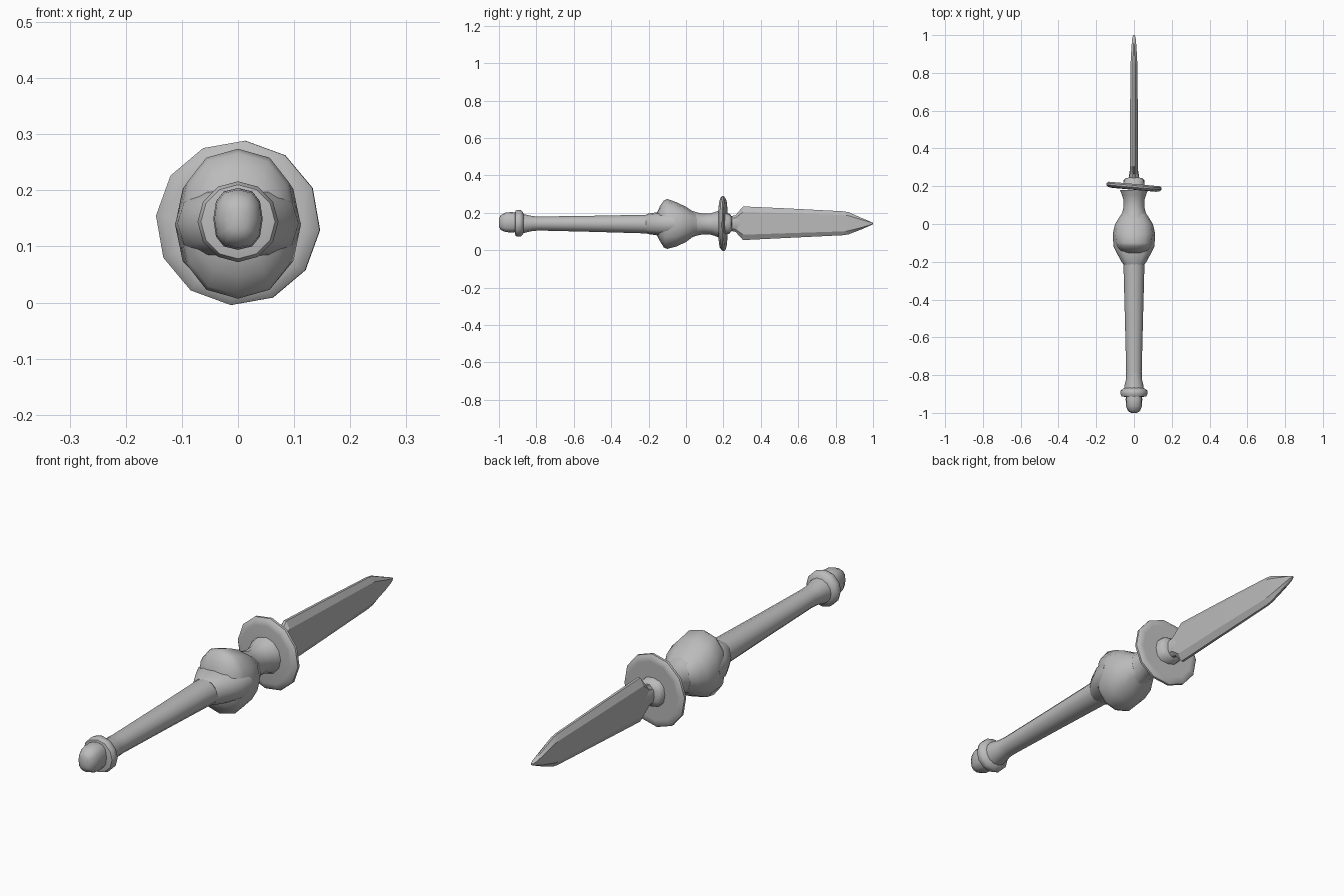
import bpy, bmesh, math

if "Cube" in bpy.data.objects:
    bpy.data.objects.remove(bpy.data.objects["Cube"])

gray = bpy.data.materials.new("plain_gray")
gray.diffuse_color = (0.50, 0.50, 0.50, 1)
gray.use_nodes = True
gray.node_tree.nodes["Principled BSDF"].inputs["Base Color"].default_value = gray.diffuse_color
CZ = 0.142


def finish(bm, name, angle):
    bmesh.ops.recalc_face_normals(bm, faces=bm.faces)
    me = bpy.data.meshes.new(name)
    bm.to_mesh(me)
    bm.free()
    me.materials.append(gray)
    ob = bpy.data.objects.new(name, me)
    bpy.context.collection.objects.link(ob)
    bpy.ops.object.select_all(action='DESELECT')
    bpy.context.view_layer.objects.active = ob
    ob.select_set(True)
    bpy.ops.object.shade_smooth_by_angle(angle=math.radians(angle))
    return ob


def bridge(bm, rings):
    for a, b in zip(rings, rings[1:]):
        n = len(a)
        for i in range(n):
            bm.faces.new((a[i], a[(i + 1) % n], b[(i + 1) % n], b[i]))
    bm.faces.new(rings[0])
    bm.faces.new(rings[-1])


def loft(name, sections, sides=12, power=1.0, turn=0.0, angle=50):
    """Stack rings along y; each section is (y, x radius, bottom z, top z)."""
    bm = bmesh.new()
    rings = []
    for y, rx, lo, hi in sections:
        ring = []
        for i in range(sides):
            t = 2 * math.pi * i / sides + turn
            c, s = math.cos(t), math.sin(t)
            x = rx * math.copysign(abs(c) ** power, c)
            z = (lo + hi) / 2 + (hi - lo) / 2 * math.copysign(abs(s) ** power, s)
            ring.append(bm.verts.new((x, y, z)))
        rings.append(ring)
    bridge(bm, rings)
    return finish(bm, name, angle)


def round_sections(pairs, cz=CZ):
    return [(y, r, cz - r, cz + r) for y, r in pairs]


# Rounded pommel, taller than wide
loft("pommel", [(-1.0, .015, .125, .170), (-.99, .032, .108, .188),
                (-.965, .042, .097, .201), (-.93, .044, .094, .204),
                (-.89, .042, .10, .195)], power=.8)

# Ring between pommel and grip
loft("pommel_ring", round_sections([(-.915, .05), (-.912, .066), (-.90, .072),
                                    (-.882, .071), (-.872, .058), (-.865, .045)], .144))

# Tapered grip, flaring slightly into the bulb
loft("grip", [(-.89, .052, .09, .196), (-.86, .051, .092, .192),
              (-.82, .042, .102, .183), (-.78, .041, .104, .181),
              (-.50, .048, .097, .185), (-.20, .056, .088, .191),
              (-.10, .060, .085, .195)], sides=14)

# Side cheeks that widen out of the grip
loft("side_cheeks", [(-.215, .054, .090, .190), (-.20, .066, .086, .196),
                     (-.16, .088, .080, .202), (-.12, .108, .076, .206),
                     (-.06, .112, .070, .212)], power=.8)

# Bulb with a steep front lip at top and bottom
loft("bulb", [(-.155, .060, .078, .200), (-.138, .082, .046, .238),
              (-.118, .098, .014, .266), (-.10, .104, .007, .274),
              (-.05, .112, .020, .256), (0, .100, .044, .232),
              (.035, .078, .070, .208), (.06, .062, .084, .194)],
     power=.88)

# Waisted neck running up to the guard
loft("neck", round_sections([(.02, .075), (.06, .062), (.09, .055), (.13, .056),
                             (.155, .064), (.18, .074)], .140))

# Twelve-sided guard disc with a rounded rim, turned slightly
guard = loft("guard", round_sections([(-.017, .118), (-.014, .136), (-.004, .147),
                                      (.006, .147), (.014, .136), (.014, .118)], 0),
             turn=math.radians(-5), angle=40)
guard.location = (0, .198, CZ)
guard.rotation_euler = (0, 0, -.09)

# Stepped collar holding the blade
loft("blade_collar", [(.19, .058, .082, .200), (.232, .055, .088, .195),
                      (.242, .045, .100, .184), (.246, .028, .104, .180),
                      (.29, .021, .095, .190)], power=.8)

# Flat blade with thin beveled edges and a pointed end
bm = bmesh.new()
rings = []
for y, half, lo, hi in [(.23, .021, .105, .180), (.265, .021, .098, .187),
                        (.305, .021, .054, .234), (.55, .021, .066, .223),
                        (.84, .018, .080, .208), (.87, .017, .085, .203),
                        (.94, .013, .112, .172), (.985, .009, .132, .153),
                        (1.0, .004, .139, .146)]:
    h = hi - lo
    profile = [(-.25, 0), (-1, .16), (-1, .84), (-.25, 1),
               (.25, 1), (1, .84), (1, .16), (.25, 0)]
    rings.append([bm.verts.new((half * u, y, lo + h * v)) for u, v in profile])
bridge(bm, rings)
finish(bm, "blade", 30)
